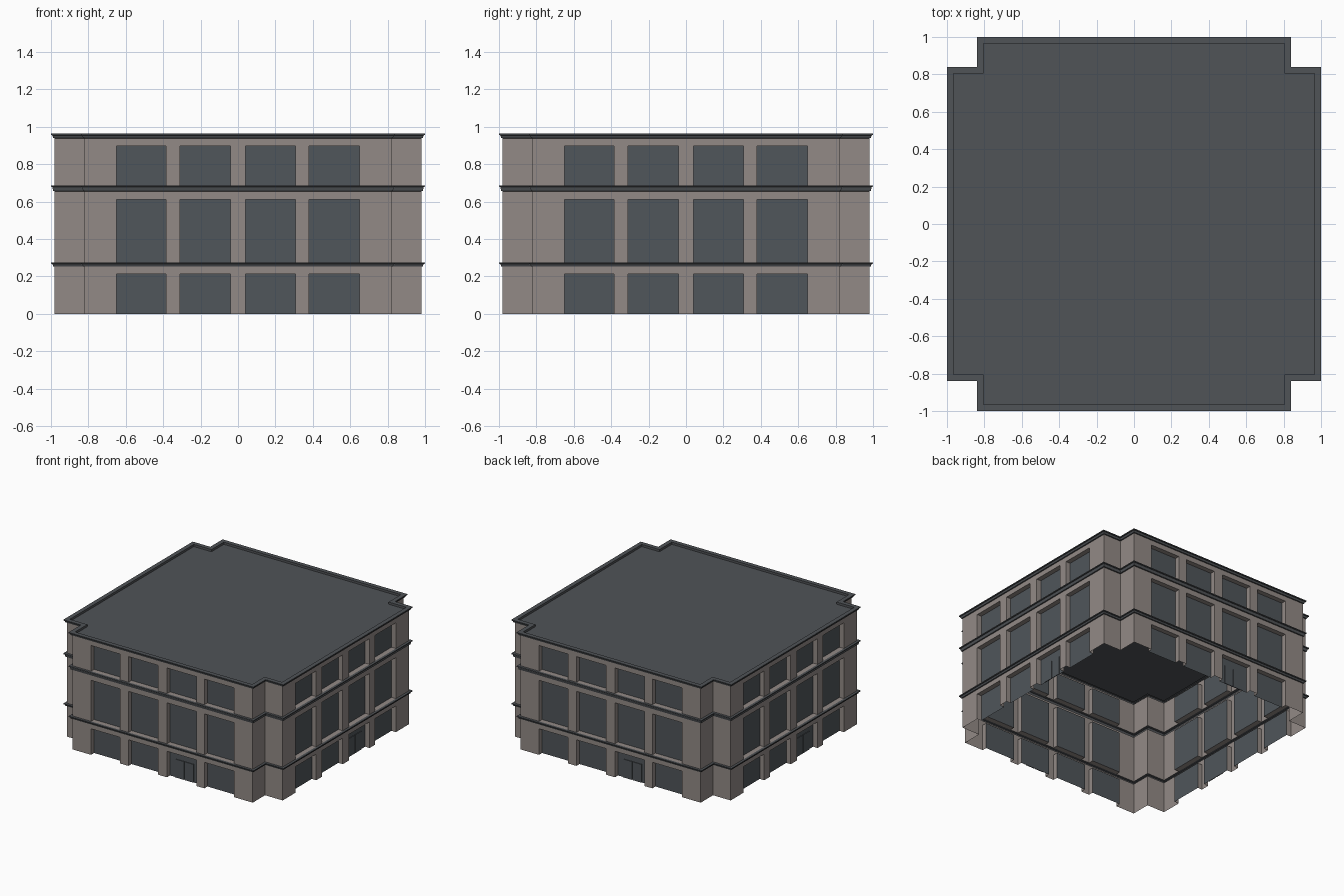
import bpy, bmesh
from mathutils import Matrix
from math import pi

if "Cube" in bpy.data.objects:
    bpy.data.objects.remove(bpy.data.objects["Cube"])

def material(name, col):
    m = bpy.data.materials.new(name)
    m.diffuse_color = (*col, 1)
    m.use_nodes = True
    m.node_tree.nodes["Principled BSDF"].inputs["Base Color"].default_value = m.diffuse_color
    return m

STONE = material("taupe stone", (0.290, 0.255, 0.240))
TRIM = material("dark slate trim", (0.080, 0.087, 0.095))
GLASS = material("dark glass", (0.080, 0.092, 0.103))

W, N, RECESS = 0.98, 0.82, 0.04          # wall plane, notch plane, window depth
BAYS = [(-.65, -.385), (-.31, -.04), (.04, .308), (.38, .65)]
# storeys: wall bottom, window top, wall top
STOREYS = [(0, .214, .252), (.275, .612, .655), (.687, .898, .938)]

def finish(name, bm, mat):
    bmesh.ops.remove_doubles(bm, verts=bm.verts, dist=1e-5)
    me = bpy.data.meshes.new(name)
    bm.to_mesh(me)
    bm.free()
    me.materials.append(mat)
    ob = bpy.data.objects.new(name, me)
    bpy.context.collection.objects.link(ob)
    return ob

def quad(bm, *pts):
    return bm.faces.new([bm.verts.new(p) for p in pts])

def front(bm, x0, x1, z0, z1, y):
    quad(bm, (x0, y, z0), (x1, y, z0), (x1, y, z1), (x0, y, z1))

def four_sides(bm):
    # copy the front side's geometry round the other three sides
    geom = bm.verts[:] + bm.edges[:] + bm.faces[:]
    for i in (1, 2, 3):
        d = bmesh.ops.duplicate(bm, geom=geom)["geom"]
        bmesh.ops.rotate(bm, cent=(0, 0, 0), matrix=Matrix.Rotation(i * pi / 2, 3, 'Z'),
                         verts=[v for v in d if isinstance(v, bmesh.types.BMVert)])

walls, glass = bmesh.new(), bmesh.new()
yo, yi = -W, -W + RECESS
for z0, zt, z1 in STOREYS:
    # piers and lintel
    edges = [-N] + [x for b in BAYS for x in b] + [N]
    for a, b in zip(edges[::2], edges[1::2]):
        front(walls, a, b, z0, zt, yo)
    for a, b in zip(edges, edges[1:]):
        front(walls, a, b, zt, z1, yo)
    # window reveals and panes
    for a, b in BAYS:
        quad(walls, (a, yo, z0), (a, yi, z0), (a, yi, zt), (a, yo, zt))
        quad(walls, (b, yi, z0), (b, yo, z0), (b, yo, zt), (b, yi, zt))
        quad(walls, (a, yo, zt), (a, yi, zt), (b, yi, zt), (b, yo, zt))
        if z0 > 0:
            quad(walls, (a, yo, z0), (b, yo, z0), (b, yi, z0), (a, yi, z0))
        front(glass, a, b, z0, zt, yi)
    # notched corner
    quad(walls, (N, -W, z0), (N, -N, z0), (N, -N, z1), (N, -W, z1))
    quad(walls, (N, -N, z0), (W, -N, z0), (W, -N, z1), (N, -N, z1))
four_sides(walls)
four_sides(glass)
finish("walls", walls, STONE)
finish("window_panes", glass, GLASS)

# entrance doors: two thin leaves in one ground floor bay per side
doors = bmesh.new()
for x in (.13, .216):
    bmesh.ops.create_cube(doors, size=1, matrix=Matrix.Translation((x, yi - .002, .075))
                          @ Matrix.Diagonal((.08, .006, .15, 1)))
four_sides(doors)
finish("entrance_doors", doors, GLASS)

def ring(d):
    # building outline, offset outward by d
    w, n = W + d, N + d
    pts = []
    for sx, sy in ((1, -1), (1, 1), (-1, 1), (-1, -1)):
        c = [(n * sx, w * sy), (n * sx, n * sy), (w * sx, n * sy)]
        pts += c if sx * sy < 0 else c[::-1]
    return pts

def sweep(name, profile, cap=False):
    bm = bmesh.new()
    rows = [[bm.verts.new((x, y, z)) for x, y in ring(d)] for d, z in profile]
    for r, s in zip(rows, rows[1:]):
        for i in range(12):
            j = (i + 1) % 12
            bm.faces.new((r[i], r[j], s[j], s[i]))
    if cap:
        bm.faces.new(rows[-1])
    return finish(name, bm, TRIM)

def cornice(z0, z1):
    return [(0, z0), (.008, z0 + .002), (.013, z1 - .009), (.02, z1 - .007), (.02, z1)]

# string courses, then roof cornice with parapet and sunken roof
sweep("lower_cornice", cornice(.252, .275) + [(0, .275)])
sweep("middle_cornice", cornice(.655, .687) + [(0, .687)])
sweep("roof_and_cornice", cornice(.938, .963) + [(-.015, .963), (-.015, .945)], cap=True)
